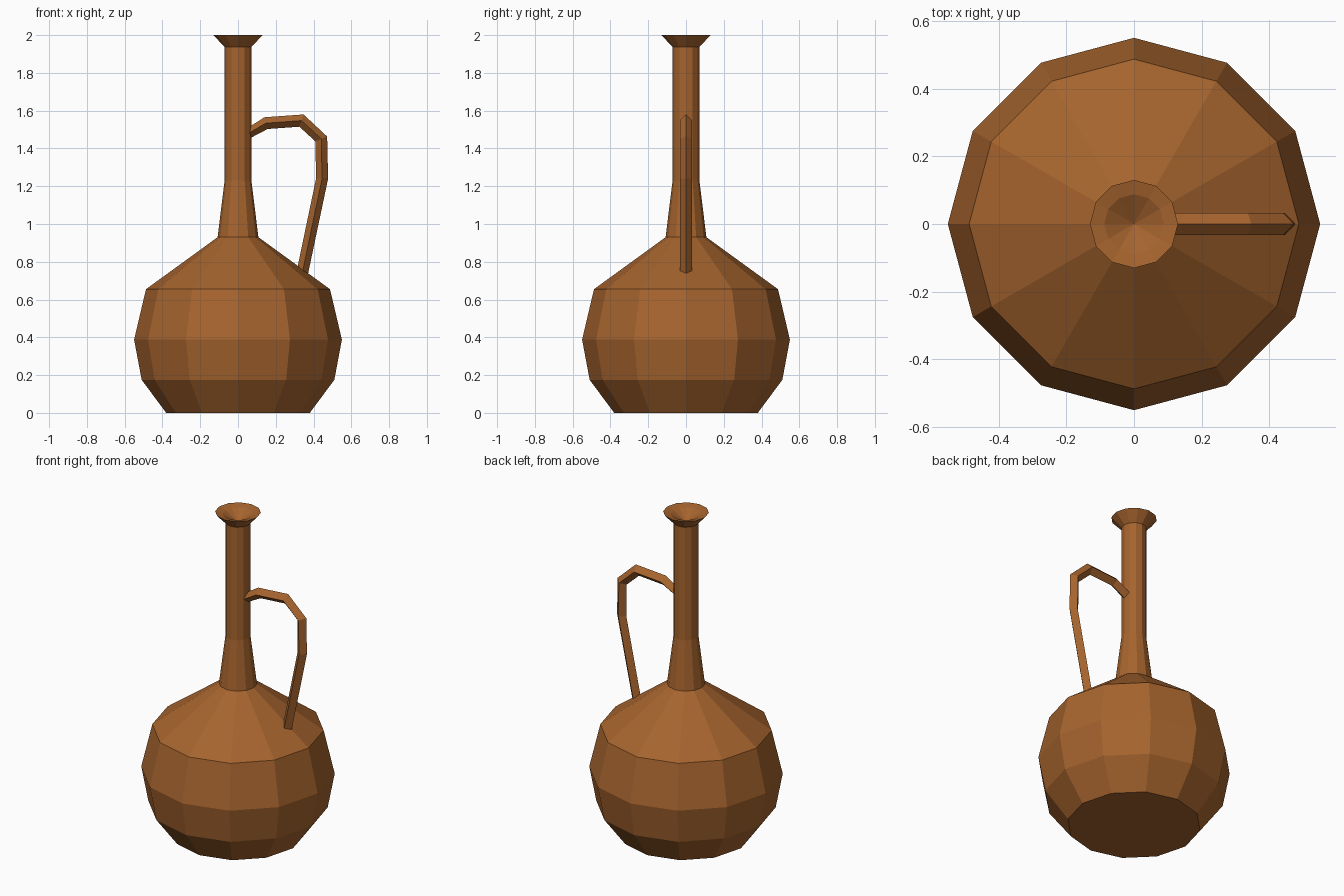
import bpy, bmesh
from math import cos, sin, pi

if "Cube" in bpy.data.objects:
    bpy.data.objects.remove(bpy.data.objects["Cube"])

SIDES = 12

clay = bpy.data.materials.new("brown_clay")
clay.diffuse_color = (0.38, 0.127, 0.027, 1)
clay.use_nodes = True
clay.node_tree.nodes["Principled BSDF"].inputs["Base Color"].default_value = clay.diffuse_color


def finish(bm, name):
    bmesh.ops.recalc_face_normals(bm, faces=bm.faces)
    mesh = bpy.data.meshes.new(name)
    bm.to_mesh(mesh)
    bm.free()
    mesh.materials.append(clay)
    obj = bpy.data.objects.new(name, mesh)
    bpy.context.collection.objects.link(obj)
    return obj


def loft(name, rings, cap_end=True):
    """Skin consecutive closed rings of points and cap the ends."""
    bm = bmesh.new()
    loops = [[bm.verts.new(p) for p in ring] for ring in rings]
    for a, b in zip(loops, loops[1:]):
        n = len(a)
        for i in range(n):
            j = (i + 1) % n
            bm.faces.new((a[i], a[j], b[j], b[i]))
    bm.faces.new(loops[0])
    if cap_end:
        bm.faces.new(loops[-1])
    else:  # close the last ring to a point
        bmesh.ops.pointmerge(bm, verts=loops[-1], merge_co=loops[-1][0].co)
    return finish(bm, name)


def circle(r, z):
    return [(r * cos(2 * pi * i / SIDES), r * sin(2 * pi * i / SIDES), z)
            for i in range(SIDES)]


# Bottle: belly, shoulder, neck, flared lip and shallow funnel mouth
profile = [(0.38, 0), (0.51, 0.175), (0.55, 0.388), (0.487, 0.655),
           (0.108, 0.93), (0.071, 1.23), (0.071, 1.937), (0.13, 2.0),
           (0.088, 1.99), (0.0, 1.94)]
loft("bottle", [circle(r, z) for r, z in profile], cap_end=False)

# Handle: diamond section, given as outer and inner (x, z) edge pairs
edges = [((0.05, 1.508), (0.05, 1.447)), ((0.14, 1.565), (0.157, 1.503)),
         ((0.347, 1.58), (0.325, 1.515)), ((0.472, 1.463), (0.41, 1.437)),
         ((0.477, 1.24), (0.413, 1.24)), ((0.361, 0.69), (0.30, 0.70))]
half = 0.033
rings = []
for (ox, oz), (ix, iz) in edges:
    mx, mz = (ox + ix) / 2, (oz + iz) / 2
    rings.append([(ox, 0, oz), (mx, half, mz), (ix, 0, iz), (mx, -half, mz)])
loft("handle", rings)
